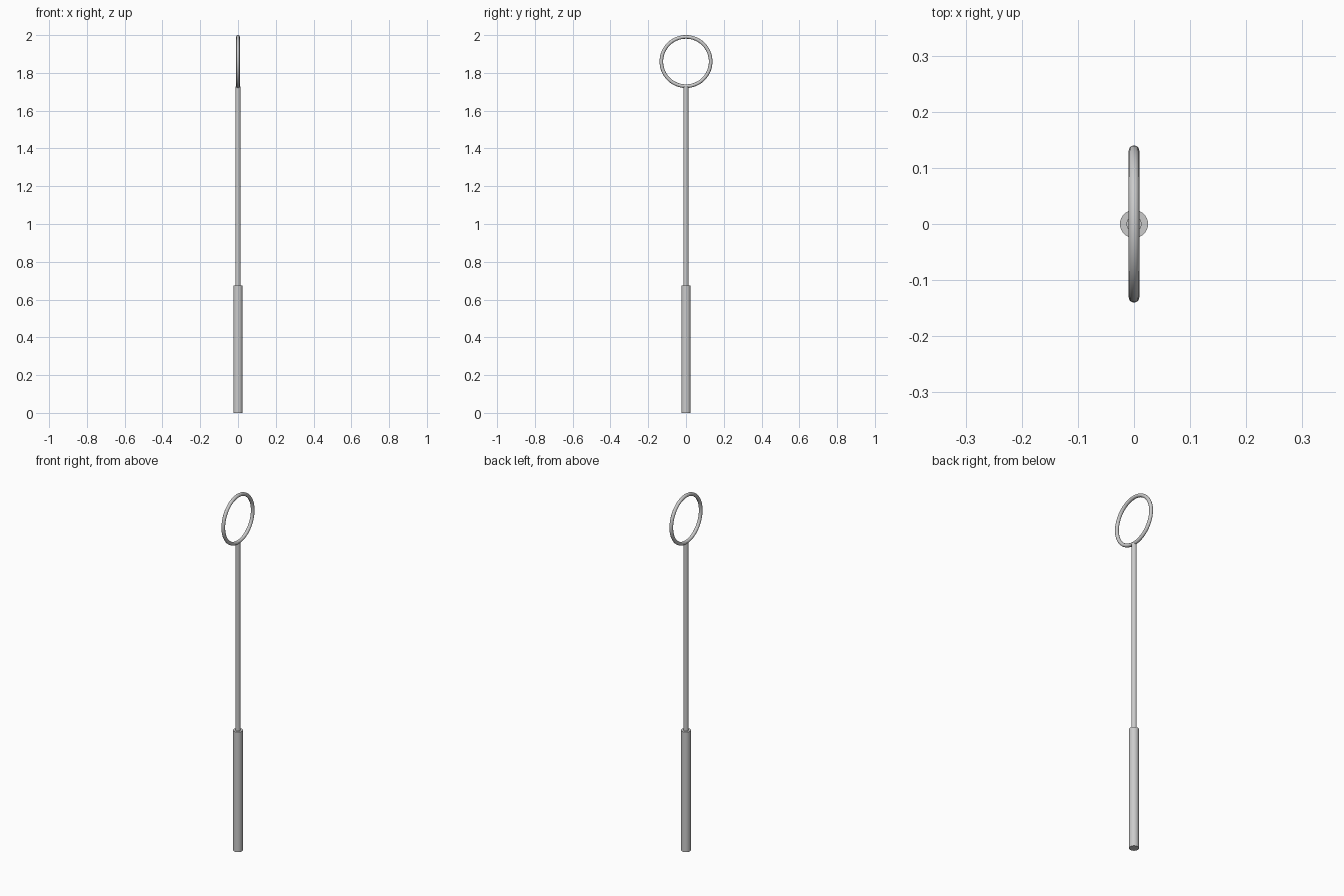
import bpy
from math import pi, radians

if "Cube" in bpy.data.objects:
    bpy.data.objects.remove(bpy.data.objects["Cube"])


def smooth(name):
    ob = bpy.context.object
    ob.name = name
    bpy.ops.object.shade_smooth_by_angle(angle=radians(40))
    return ob


def upright_cylinder(name, radius, z0, z1):
    bpy.ops.mesh.primitive_cylinder_add(
        vertices=32, radius=radius, depth=z1 - z0, location=(0, 0, (z0 + z1) / 2))
    return smooth(name)


# Thick grip and slim shaft
upright_cylinder("handle", 0.025, 0.0, 0.674)
upright_cylinder("shaft", 0.0135, 0.674, 1.728)

# Loop at the tip, standing in the y-z plane
bpy.ops.mesh.primitive_torus_add(
    major_segments=64, minor_segments=16, major_radius=0.1305, minor_radius=0.0095,
    location=(0, 0, 1.86), rotation=(0, pi / 2, 0))
smooth("loop")
